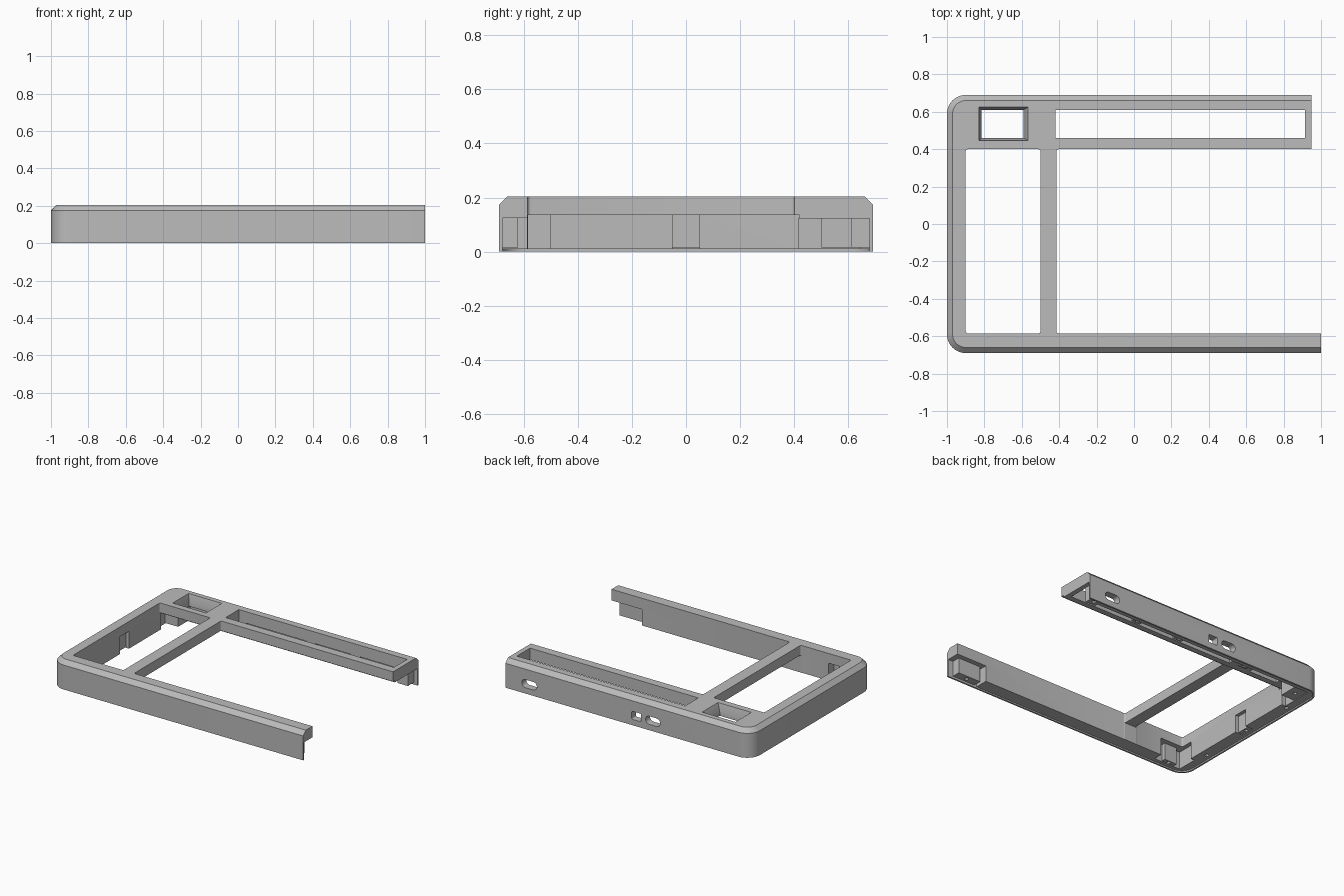
import bpy, bmesh, math

if "Cube" in bpy.data.objects:
    bpy.data.objects.remove(bpy.data.objects["Cube"])

grey = bpy.data.materials.new("housing_grey")
grey.use_nodes = True
COLOUR = (0.5, 0.5, 0.5, 1)
grey.diffuse_color = COLOUR
grey.node_tree.nodes["Principled BSDF"].inputs["Base Color"].default_value = COLOUR


def loft(name, loops):
    """Closed solid through point loops of equal length."""
    bm = bmesh.new()
    rings = [[bm.verts.new(p) for p in loop] for loop in loops]
    n = len(rings[0])
    for a, b in zip(rings, rings[1:]):
        for i in range(n):
            j = (i + 1) % n
            bm.faces.new((a[i], a[j], b[j], b[i]))
    bm.faces.new(rings[0][::-1])
    bm.faces.new(rings[-1])
    bmesh.ops.recalc_face_normals(bm, faces=bm.faces)
    mesh = bpy.data.meshes.new(name)
    bm.to_mesh(mesh)
    bm.free()
    mesh.materials.append(grey)
    ob = bpy.data.objects.new(name, mesh)
    bpy.context.collection.objects.link(ob)
    return ob


def rounded(x0, x1, y0, y1, z, r):
    pts = []
    centres = [(x1 - r, y1 - r), (x0 + r, y1 - r), (x0 + r, y0 + r), (x1 - r, y0 + r)]
    for q, (cx, cy) in enumerate(centres):
        for k in range(5):
            a = (q + k / 4) * math.pi / 2
            pts.append((cx + r * math.cos(a), cy + r * math.sin(a), z))
    return pts


def box(name, x0, x1, y0, y1, z0, z1):
    return loft(name, [[(x0, y0, z), (x1, y0, z), (x1, y1, z), (x0, y1, z)] for z in (z0, z1)])


def rounded_box(name, x0, x1, y0, y1, z0, z1, r):
    return loft(name, [rounded(x0, x1, y0, y1, z, r) for z in (z0, z1)])


def hole(x, y, r=0.014, depth=0.07):
    ring = [(x + r * math.cos(a), y + r * math.sin(a)) for a in [i * math.pi / 6 for i in range(12)]]
    return loft("screw_hole", [[(u, v, z) for u, v in ring] for z in (-0.05, depth)])


def cut(ob, cutter):
    """Subtract the cutter and discard it."""
    cutter.hide_render = True
    mod = ob.modifiers.new("cut", "BOOLEAN")
    mod.operation, mod.solver, mod.object = "DIFFERENCE", "EXACT", cutter
    deps = bpy.context.evaluated_depsgraph_get()
    mesh = bpy.data.meshes.new_from_object(ob.evaluated_get(deps))
    ob.modifiers.remove(mod)
    ob.data = mesh
    bpy.data.objects.remove(cutter)


def outline(inset, z, right=1.0):
    """Frame outline: two rounded corners on one end, square on the other."""
    w, r = 0.69 - inset, 0.1 - inset
    pts = [(right, -w, z), (right, w, z)]
    for start, cy in ((90, w - r), (180, -w + r)):
        for k in range(9):
            a = math.radians(start + k * 90 / 8)
            pts.append((-0.9 + r * math.cos(a), cy + r * math.sin(a), z))
    return pts


# Chamfered outer frame
frame = loft("frame", [outline(0, 0), outline(0, 0.175), outline(0.03, 0.205)])

# Main openings, shortened back rail and long window
cut(frame, rounded_box("right_opening", -0.415, 1.5, -0.585, 0.4, -0.1, 0.3, 0.012))
cut(frame, rounded_box("left_opening", -0.9, -0.5, -0.585, 0.4, -0.1, 0.3, 0.012))
cut(frame, box("back_rail_trim", 0.95, 1.2, 0, 0.8, -0.1, 0.3))
cut(frame, box("long_window", -0.42, 0.915, 0.46, 0.61, -0.1, 0.3))

# Bevelled square window
SQUARE = ((-0.815, -0.59, 0.46, 0.61, -0.1), (-0.815, -0.59, 0.46, 0.61, 0.15),
          (-0.83, -0.565, 0.445, 0.625, 0.206), (-0.83, -0.565, 0.445, 0.625, 0.3))
cut(frame, loft("square_window", [[(a, c, z), (b, c, z), (b, d, z), (a, d, z)]
                                  for a, b, c, d, z in SQUARE]))

# Hollow underside, leaving a thin plate and crossbar
cut(frame, box("underside", -0.9, 1.5, -0.584, 0.42, -0.1, 0.135))
cut(frame, box("back_hollow", -0.93, 1.5, 0.415, 0.64, -0.1, 0.122))

# Pockets around the mounting bosses
cut(frame, box("front_end_pocket", 0.76, 1.2, -0.678, -0.5, -0.1, 0.125))
cut(frame, box("back_end_pocket", 0.84, 1.2, 0.6, 0.678, -0.1, 0.122))
cut(frame, box("corner_pocket", -0.93, -0.72, -0.65, -0.5, -0.1, 0.135))
cut(frame, box("side_pocket", -0.96, -0.85, -0.05, 0.05, -0.1, 0.135))

# Shallow rebate leaving a thin lip around the bottom
cut(frame, loft("bottom_rebate", [outline(0.012, -0.1, 1.5), outline(0.012, 0.01, 1.5)]))

# Connector slots through the back wall
for x, w, r in ((0.76, 0.12, 0.028), (-0.09, 0.075, 0.008), (-0.22, 0.115, 0.028)):
    port = rounded_box("port", x - w / 2, x + w / 2, -0.1, -0.042, -0.8, -0.5, r)
    for v in port.data.vertices:
        x0, y0, z0 = v.co
        v.co = (x0, -z0, -y0)
    port.data.flip_normals()
    cut(frame, port)

# Screw holes in the side wall and front rail
for x, y in ((-0.95, 0.4), (-0.95, -0.4)):
    cut(frame, hole(x, y))


def boss(name, x0, x1, y0, y1, z0=0.015, z1=0.13):
    ob = box(name, x0, x1, y0, y1, z0, z1)
    cut(ob, hole((x0 + x1) / 2, (y0 + y1) / 2))
    return ob


parts = [
    frame,
    boss("front_end_boss", 0.78, 0.96, -0.68, -0.62),
    boss("back_end_boss", 0.84, 0.92, 0.61, 0.68),
    boss("front_corner_boss", -0.88, -0.78, -0.655, -0.62, z1=0.14),
    boss("back_corner_boss", -0.935, -0.825, 0.5, 0.645),
    boss("side_boss", -0.965, -0.925, -0.052, 0.052, z1=0.14),
]
# Screw posts along the back wall
for i, x in enumerate((0.5, 0.15, -0.4)):
    parts.append(boss(f"back_post_{i + 1}", x - 0.035, x + 0.035, 0.61, 0.655))

bpy.ops.object.select_all(action="DESELECT")
for ob in parts:
    ob.select_set(True)
bpy.context.view_layer.objects.active = frame
bpy.ops.object.shade_smooth_by_angle()
